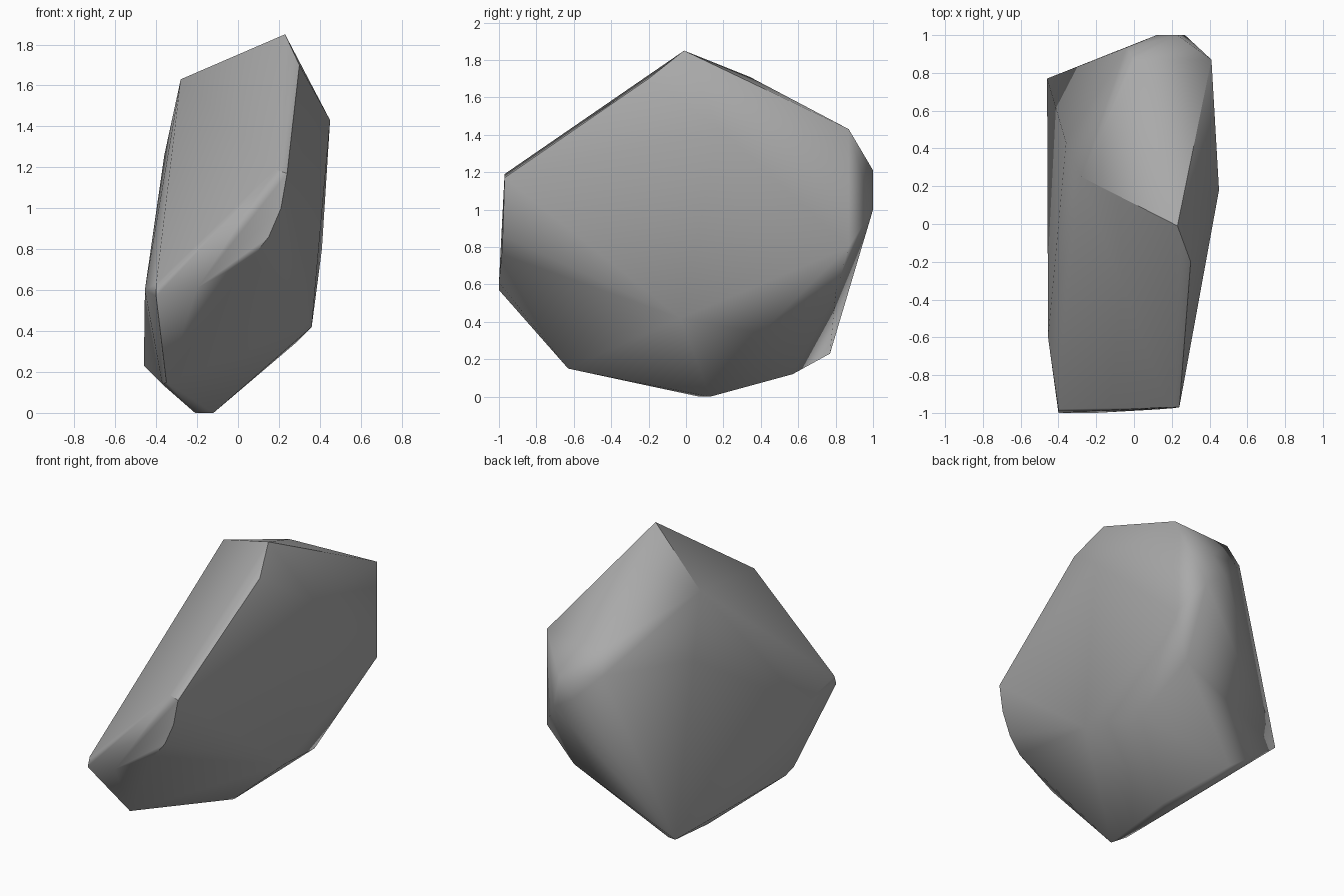
import bpy
import bmesh
import math

# Remove only the default cube
default_cube = bpy.data.objects.get("Cube")
if default_cube:
    bpy.data.objects.remove(default_cube, do_unlink=True)


def flat_material(name, value):
    material = bpy.data.materials.new(name)
    material.use_nodes = True
    colour = (value, value, value, 1)
    material.diffuse_color = colour
    shader = material.node_tree.nodes["Principled BSDF"]
    shader.inputs["Base Color"].default_value = colour
    shader.inputs["Roughness"].default_value = 0.8
    return material


def hull_object(name, corner_groups, material, sharp_angle):
    """Wrap a convex shell around groups of corner points."""
    shell = bmesh.new()
    for group in corner_groups:
        for corner in group:
            shell.verts.new(corner)
    result = bmesh.ops.convex_hull(shell, input=shell.verts)
    # Discard any corner that ended up inside the shell
    buried = [item for item in result["geom_interior"]
              if isinstance(item, bmesh.types.BMVert)]
    bmesh.ops.delete(shell, geom=buried, context="VERTS")
    bmesh.ops.recalc_face_normals(shell, faces=shell.faces)

    mesh = bpy.data.meshes.new(name)
    shell.to_mesh(mesh)
    shell.free()
    mesh.materials.append(material)
    obj = bpy.data.objects.new(name, mesh)
    bpy.context.collection.objects.link(obj)

    # Broad facets stay flat while shallow creases blend together
    bpy.ops.object.select_all(action="DESELECT")
    obj.select_set(True)
    bpy.context.view_layer.objects.active = obj
    bpy.ops.object.shade_smooth_by_angle(angle=math.radians(sharp_angle))
    weighted = obj.modifiers.new("Broad facets", "WEIGHTED_NORMAL")
    weighted.keep_sharp = True
    return obj


# Peak and the upper shoulders
crown = [(.23, -.01, 1.85), (.3, -.2, 1.7), (-.28, .25, 1.63),
         (.14, .34, 1.71), (.45, .18, 1.43)]

# Chipped nose at the front, with its curved lower rim
nose = [(.24, -.97, 1.17), (.18, -.97, 1.19), (.21, -.975, 1),
        (.15, -.98, .86), (.07, -.985, .76), (-.2, -1, .61),
        (-.4, -1, .57), (-.4, -.98, .63)]

# Blunt back end
back = [(.41, .87, 1.43), (.41, .87, .8), (0, .87, 1.41),
        (-.04, .935, 1.26), (.23, 1, 1.21), (.27, 1, 1),
        (.12, 1, 1.1), (.26, .8, .55)]

# Flank opposite the broad facet
flank = [(-.46, .77, .23), (-.455, -.6, .6), (-.36, .43, 1.26)]

# Underside, tapering to a small foot
underside = [(.36, -.03, .42), (.28, .4, .34), (-.12, .13, 0),
             (-.21, .07, 0), (-.27, .57, .12), (-.35, -.63, .15),
             (-.37, -.51, .14)]

stone_grey = flat_material("stone grey", .4)
hull_object("boulder", [crown, nose, back, flank, underside],
            stone_grey, sharp_angle=50)
